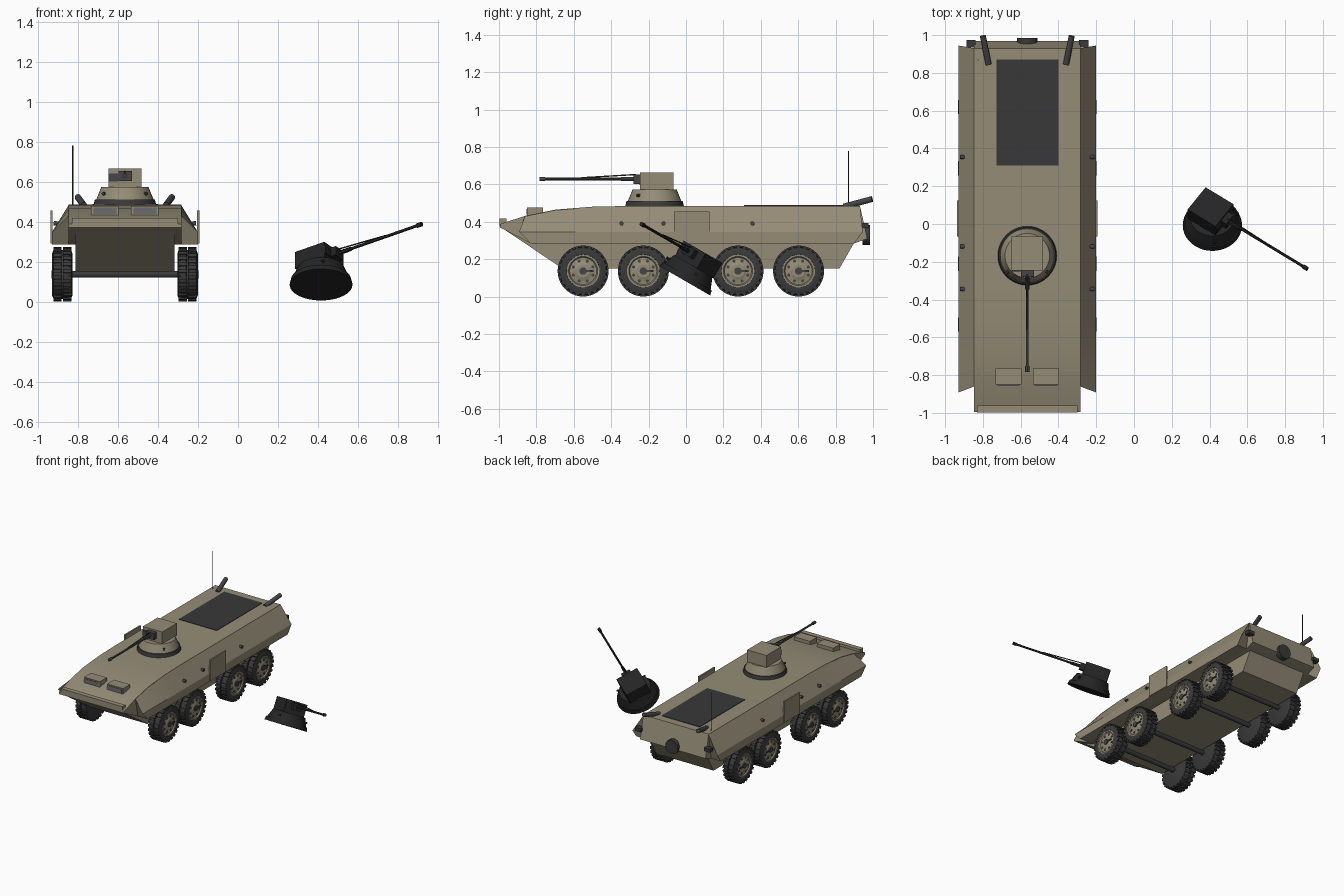
import bpy, bmesh, math
from mathutils import Vector, Matrix

if "Cube" in bpy.data.objects:
    bpy.data.objects.remove(bpy.data.objects["Cube"])

CX = -0.565  # vehicle centre line


def mat(name, r, g, b):
    m = bpy.data.materials.new(name)
    m.diffuse_color = (r, g, b, 1)
    m.use_nodes = True
    m.node_tree.nodes["Principled BSDF"].inputs["Base Color"].default_value = m.diffuse_color
    return m


KHAKI = mat("khaki_paint", 0.300, 0.265, 0.185)
RUBBER = mat("dark_rubber", 0.042, 0.042, 0.043)
STEEL = mat("dark_steel", 0.060, 0.060, 0.064)
GRILLE = mat("grille_grey", 0.040, 0.040, 0.040)
GLASS = mat("window_grey", 0.150, 0.145, 0.155)
BURNT = mat("burnt_black", 0.018, 0.018, 0.018)


def finish(name, bm, material, m=None):
    bmesh.ops.recalc_face_normals(bm, faces=bm.faces)
    if m:
        bm.transform(m)
    me = bpy.data.meshes.new(name)
    bm.to_mesh(me)
    bm.free()
    ob = bpy.data.objects.new(name, me)
    me.materials.append(material)
    bpy.context.collection.objects.link(ob)
    bpy.context.view_layer.objects.active = ob
    bpy.ops.object.select_all(action='DESELECT')
    ob.select_set(True)
    bpy.ops.object.shade_smooth_by_angle(angle=math.radians(30))
    return ob


def add_box(bm, lo, hi, m=None):
    lo, hi = Vector(lo), Vector(hi)
    t = Matrix.Translation((lo + hi) / 2) @ Matrix.Diagonal((*(hi - lo), 1))
    bmesh.ops.create_cube(bm, size=1, matrix=(m @ t) if m else t)


def add_rod(bm, a, b, r1, r2=None, n=16):
    a, b = Vector(a), Vector(b)
    d = b - a
    t = Matrix.Translation((a + b) / 2) @ Vector((0, 0, 1)).rotation_difference(d).to_matrix().to_4x4()
    bmesh.ops.create_cone(bm, cap_ends=True, segments=n, radius1=r1,
                          radius2=r1 if r2 is None else r2, depth=d.length, matrix=t)


def box(name, lo, hi, material, m=None):
    bm = bmesh.new()
    add_box(bm, lo, hi)
    return finish(name, bm, material, m)


def rod(name, a, b, r1, material, r2=None, n=16, m=None):
    bm = bmesh.new()
    add_rod(bm, a, b, r1, r2, n)
    return finish(name, bm, material, m)


def loft(name, rings, material, closed=False):
    """Skin equal-length rings of points, capped unless closed."""
    bm = bmesh.new()
    vs = [[bm.verts.new(p) for p in r] for r in rings]
    n = len(vs[0])
    for i in range(len(vs) if closed else len(vs) - 1):
        a, b = vs[i], vs[(i + 1) % len(vs)]
        for j in range(n):
            bm.faces.new((a[j], a[(j + 1) % n], b[(j + 1) % n], b[j]))
    if not closed:
        bm.faces.new(vs[0])
        bm.faces.new(vs[-1])
    return finish(name, bm, material)


def prism(name, yz, half, material):
    return loft(name, [[(CX + s * half, y, z) for y, z in yz] for s in (-1, 1)], material)


# Hull: centre body with sloping nose, and lower tub
ROOF = [(-0.86, 0.432), (-0.7, 0.465), (-0.5, 0.481), (-0.3, 0.485), (0.93, 0.485)]
prism("hull_centre", [(-0.83, 0.285), (-0.995, 0.37), (-0.995, 0.388)] + ROOF
      + [(0.97, 0.31), (0.9, 0.285)], 0.282, KHAKI)
prism("lower_hull", [(-0.98, 0.365), (-0.66, 0.15), (0.82, 0.15), (0.9, 0.29), (0.88, 0.4),
                     (-0.9, 0.4)], 0.247, KHAKI)

for s, side in ((-1, "left"), (1, "right")):
    # Sloped sponsons along both sides
    rings = []
    for i, (y, z) in enumerate(ROOF):
        yk, yb = (-0.892, -0.83) if i == 0 else (0.945, 0.9) if y > 0.9 else (y, y)
        rings.append([(CX + s * 0.28, y, z), (CX + s * 0.365, yk, 0.347),
                      (CX + s * 0.365, yb, 0.285), (CX + s * 0.28, yb, 0.285)])
    loft("sponson_" + side, rings, KHAKI)
    # Side door plate
    xs = sorted((CX + s * 0.361, CX + s * 0.372))
    box("side_door_" + side, (xs[0], -0.065, 0.29), (xs[1], 0.125, 0.455), KHAKI)
    # Side vision ports on the slope
    for y in (-0.345, -0.12, 0.355):
        rod("side_port_" + side, (CX + s * 0.32, y, 0.39), (CX + s * 0.356, y, 0.392), 0.011, STEEL)
    # Driver hatch with front window
    xc = CX + s * 0.1
    box("front_hatch_" + side, (xc - 0.069, -0.85, 0.42), (xc + 0.069, -0.765, 0.478), KHAKI)
    box("hatch_window_" + side, (xc - 0.058, -0.854, 0.438), (xc + 0.058, -0.849, 0.470), GLASS)
    # Exhaust pipe
    rod("exhaust_" + side, (CX + s * 0.205, 0.845, 0.482), (CX + s * 0.235, 0.995, 0.522), 0.016, STEEL)
    # Tail light
    xl = CX + s * 0.298
    box("tail_light_" + side, (xl - 0.025, 0.935, 0.368), (xl + 0.025, 0.975, 0.395), RUBBER)

# Nose trim board, engine deck, rear disc, antenna
box("trim_board", (CX - 0.265, -0.997, 0.375), (CX + 0.265, -0.96, 0.418), KHAKI)
box("engine_grille", (-0.727, 0.31, 0.482), (-0.40, 0.87, 0.489), GRILLE)
rod("rear_disc", (CX, 0.945, 0.33), (CX, 0.985, 0.33), 0.054, RUBBER, n=24)
rod("antenna", (-0.826, 0.868, 0.46), (-0.826, 0.868, 0.78), 0.003, RUBBER, n=8)
rod("antenna_base", (-0.826, 0.868, 0.44), (-0.826, 0.868, 0.485), 0.008, RUBBER, n=10)


# Wheels
def wheel(s, y, z=0.137):
    def px(d):  # d measured outward from the inner tyre face
        return CX + s * (0.262 + d)

    def ring(r, n=40):
        return [(r * math.cos(2 * math.pi * k / n), r * math.sin(2 * math.pi * k / n)) for k in range(n)]

    profile = [(0.0, 0.001), (0.0, 0.105), (0.008, 0.124), (0.02, 0.129), (0.044, 0.129), (0.046, 0.122),
               (0.056, 0.122), (0.058, 0.129), (0.082, 0.129), (0.094, 0.124), (0.102, 0.105),
               (0.100, 0.088), (0.088, 0.084), (0.088, 0.001)]
    loft("tyre", [[(px(d), y + a, z + b) for a, b in ring(r)] for d, r in profile], RUBBER)
    # Tread blocks in two staggered rows
    bm = bmesh.new()
    for k in range(48):
        t = Matrix.Translation((0, y, z)) @ Matrix.Rotation(math.pi * k / 24, 4, 'X')
        d0 = 0.006 if k % 2 else 0.054
        xs = sorted((px(d0), px(d0 + 0.042)))
        add_box(bm, (xs[0], -0.0095, 0.118), (xs[1], 0.0095, 0.136), t)
    finish("tread", bm, RUBBER)
    # Rim dish, hub and bolts
    dish = [(0.084, 0.088), (0.099, 0.088), (0.099, 0.078), (0.091, 0.072), (0.093, 0.042), (0.097, 0.036),
            (0.097, 0.001)]
    loft("rim", [[(px(d), y + a, z + b) for a, b in ring(r, 32)] for d, r in dish], KHAKI)
    bm = bmesh.new()
    for k in range(8):
        a = math.pi * (k + 0.5) / 4
        p = (y + 0.057 * math.cos(a), z + 0.057 * math.sin(a))
        add_rod(bm, (px(0.088), *p), (px(0.095), *p), 0.0085, n=8)
    finish("rim_bolts", bm, STEEL)
    rod("hub", (px(0.09), y, z), (px(0.105), y, z), 0.02, STEEL, n=12)
    xs = sorted((px(0.095), px(0.104)))
    box("hub_bar", (xs[0], y, z - 0.005), (xs[1], y + 0.055, z + 0.005), STEEL)


for y in (-0.55, -0.228, 0.278, 0.602):
    for s in (-1, 1):
        wheel(s, y)
    rod("axle", (CX - 0.27, y, 0.137), (CX + 0.27, y, 0.137), 0.017, RUBBER)


# Turret, built at the origin and placed by a matrix
def turret(prefix, m, paint, dark, steel):
    rod(prefix + "ring", (0, 0, -0.003), (0, 0, 0.026), 0.157, dark, 0.15, 40, m)
    rod(prefix + "base", (0, 0, 0.024), (0, 0, 0.088), 0.144, paint, 0.118, 40, m)
    box(prefix + "housing", (-0.083, -0.078, 0.085), (0.083, 0.102, 0.18), paint, m)
    box(prefix + "mantlet", (-0.033, -0.113, 0.118), (0.035, -0.076, 0.168), steel, m)
    box(prefix + "sight", (-0.082, -0.084, 0.115), (-0.035, -0.076, 0.155), steel, m)
    rod(prefix + "barrel_sleeve", (0, -0.18, 0.144), (0, -0.1, 0.144), 0.011, steel, n=12, m=m)
    rod(prefix + "barrel", (0, -0.6, 0.144), (0, -0.1, 0.144), 0.0075, steel, n=12, m=m)
    rod(prefix + "muzzle", (0, -0.615, 0.144), (0, -0.585, 0.144), 0.0115, steel, n=12, m=m)
    rod(prefix + "barrel_stay", (0, -0.39, 0.151), (0, -0.1, 0.168), 0.0035, steel, n=8, m=m)
    for s in (-1, 1):
        rod(prefix + "base_bolt", (s * 0.11, -0.095, 0.055), (s * 0.085, -0.06, 0.055), 0.008, steel, n=8, m=m)


turret("turret_", Matrix.Translation((CX, -0.168, 0.485)), KHAKI, RUBBER, STEEL)
turret("burnt_turret_", Matrix.Translation((0.415, -0.005, 0.0875))
       @ Matrix.Rotation(math.radians(-30), 4, 'X') @ Matrix.Rotation(math.radians(55), 4, 'Z'),
       BURNT, BURNT, BURNT)
